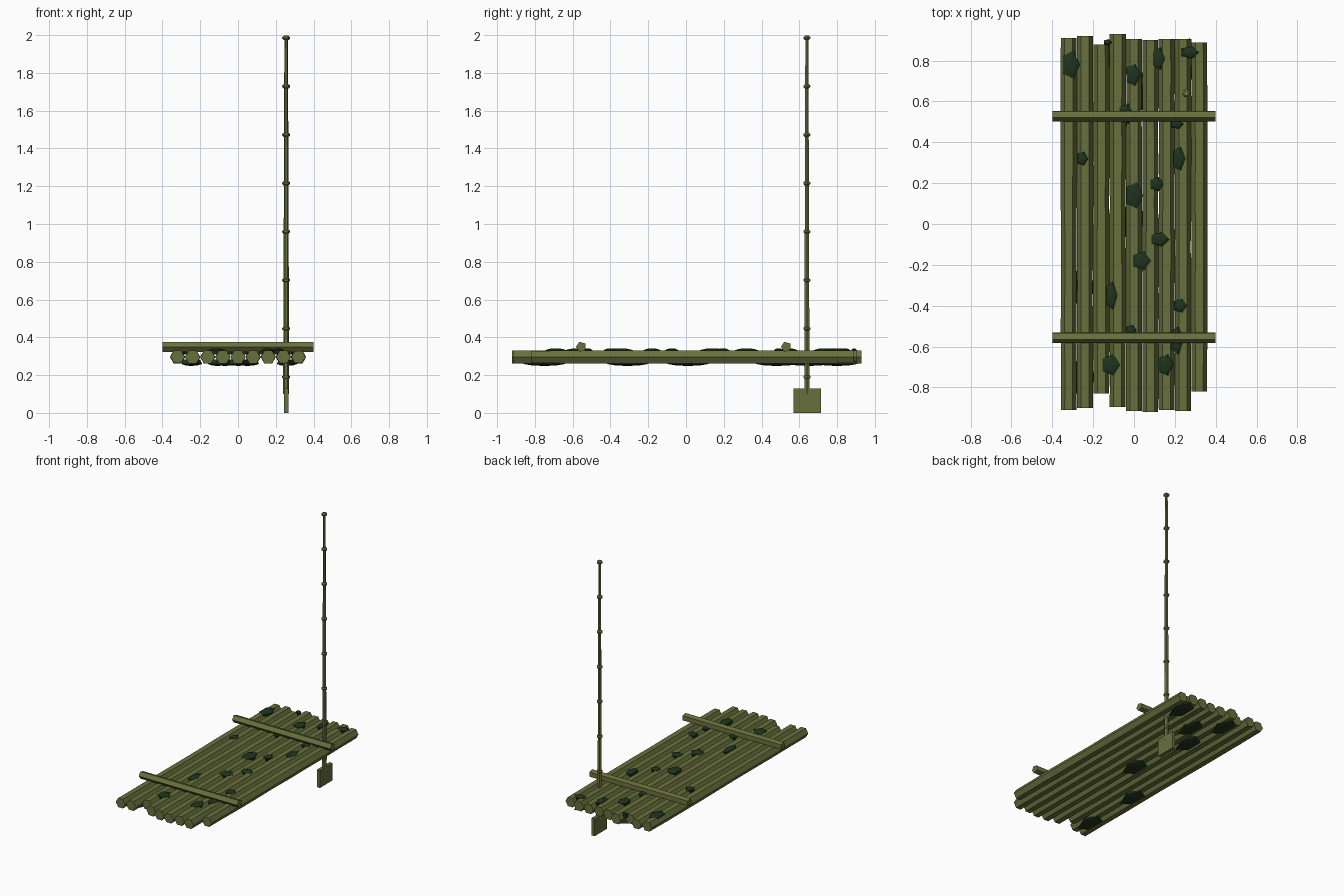
import bpy, bmesh, math, random
from mathutils import Matrix

if "Cube" in bpy.data.objects:
    bpy.data.objects.remove(bpy.data.objects["Cube"])

random.seed(4)


def material(name, rgb):
    m = bpy.data.materials.new(name)
    m.diffuse_color = (*rgb, 1)
    m.use_nodes = True
    m.node_tree.nodes["Principled BSDF"].inputs["Base Color"].default_value = m.diffuse_color
    return m


BAMBOO = material("bamboo olive", (0.140, 0.162, 0.046))
NODE = material("bamboo joint", (0.195, 0.195, 0.075))
LEAF = material("dark leaf green", (0.013, 0.034, 0.012))


def finish(name, bm, mat):
    bmesh.ops.recalc_face_normals(bm, faces=bm.faces)
    me = bpy.data.meshes.new(name)
    bm.to_mesh(me)
    bm.free()
    me.materials.append(mat)
    ob = bpy.data.objects.new(name, me)
    bpy.context.collection.objects.link(ob)
    return ob


def tube(name, sections, sides, mat, matrix, turn=0.0):
    """Closed tube along local z from (height, radius) sections."""
    bm = bmesh.new()
    rings = []
    for h, r in sections:
        angles = [turn + math.tau * i / sides for i in range(sides)]
        rings.append([bm.verts.new((r * math.cos(a), r * math.sin(a), h)) for a in angles])
    for lo, hi in zip(rings, rings[1:]):
        for i in range(sides):
            j = (i + 1) % sides
            bm.faces.new((lo[i], lo[j], hi[j], hi[i]))
    bm.faces.new(rings[0])
    bm.faces.new(rings[-1])
    bm.transform(matrix)
    return finish(name, bm, mat)


# Deck logs: hexagonal, slightly uneven in length and thickness
ENDS = [(-.91, .91), (-.90, .92), (-.83, .88), (-.895, .93), (-.915, .905),
        (-.92, .90), (-.91, .905), (-.915, .905), (-.82, .89)]
for i, (y0, y1) in enumerate(ENDS):
    n = 9
    sections = [(-(y0 + (y1 - y0) * k / n), random.uniform(.0375, .041)) for k in range(n + 1)]
    place = Matrix.Translation((-.32 + .08 * i, 0, .296)) @ Matrix.Rotation(math.pi / 2, 4, 'X')
    tube(f"deck_log_{i + 1}", sections, 6, BAMBOO, place)

# Cross bars lashed over the deck
for name, y in (("front_cross_bar", -.555), ("back_cross_bar", .53)):
    place = Matrix.Translation((0, y, .35)) @ Matrix.Rotation(math.pi / 2, 4, 'Y')
    tube(name, [(-.4, .028), (.4, .028)], 5, BAMBOO, place, math.radians(200))

# Punting pole with joints and paddle blade
PX, PY = .255, .64
pole_place = Matrix.Translation((PX, PY, 0))
tube("pole", [(.1, .016), (1.99, .0095)], 6, BAMBOO, pole_place)
for k in range(8):
    z = .19 + .2565 * k
    profile = [(z - .012, .012), (z - .004, .021), (z + .004, .021), (min(z + .012, 2), .011)]
    tube(f"pole_joint_{k + 1}", profile, 6, NODE, pole_place)
bm = bmesh.new()
bmesh.ops.create_cube(bm, size=1, matrix=Matrix.Translation((PX, PY + .003, .064))
                      @ Matrix.Diagonal((.025, .146, .128, 1)))
finish("paddle_blade", bm, BAMBOO)


# Leaf clumps: low faceted pentagons stretched to size
def clump(name, x, y, w, h, z, flip):
    place = Matrix.Translation((x, y, z)) @ Matrix.Diagonal((w / 1.81, h / 1.9, flip, 1))
    tube(name, [(-.022, .8), (.002, 1), (.009, .62), (.012, .15)], 5, LEAF, place)


TOP = [(-.31, .78, .08, .14), (-.005, .73, .07, .11), (.12, .81, .06, .11), (.27, .84, .09, .06),
       (-.04, .54, .07, .10), (.21, .49, .06, .05), (.22, .32, .06, .12), (-.255, .32, .055, .07),
       (0, .14, .08, .13), (.11, .195, .065, .07), (.125, -.075, .09, .07), (.035, -.18, .09, .09),
       (-.11, -.35, .055, .14), (.225, -.40, .065, .07), (-.015, -.52, .05, .05),
       (.21, -.57, .06, .14), (-.115, -.69, .09, .10), (.155, -.69, .07, .11), (-.13, .89, .04, .03)]
for i, (x, y, w, h) in enumerate(TOP):
    clump(f"top_leaf_clump_{i + 1}", x, y, w, h, .33, 1)

UNDER = [(.255, .80), (.05, .65), (-.11, .80), (-.07, .48), (0, .01), (-.25, -.31), (-.25, -.75)]
for i, (x, y) in enumerate(UNDER):
    clump(f"under_leaf_clump_{i + 1}", x, y, .11, .22, .261, -1)
